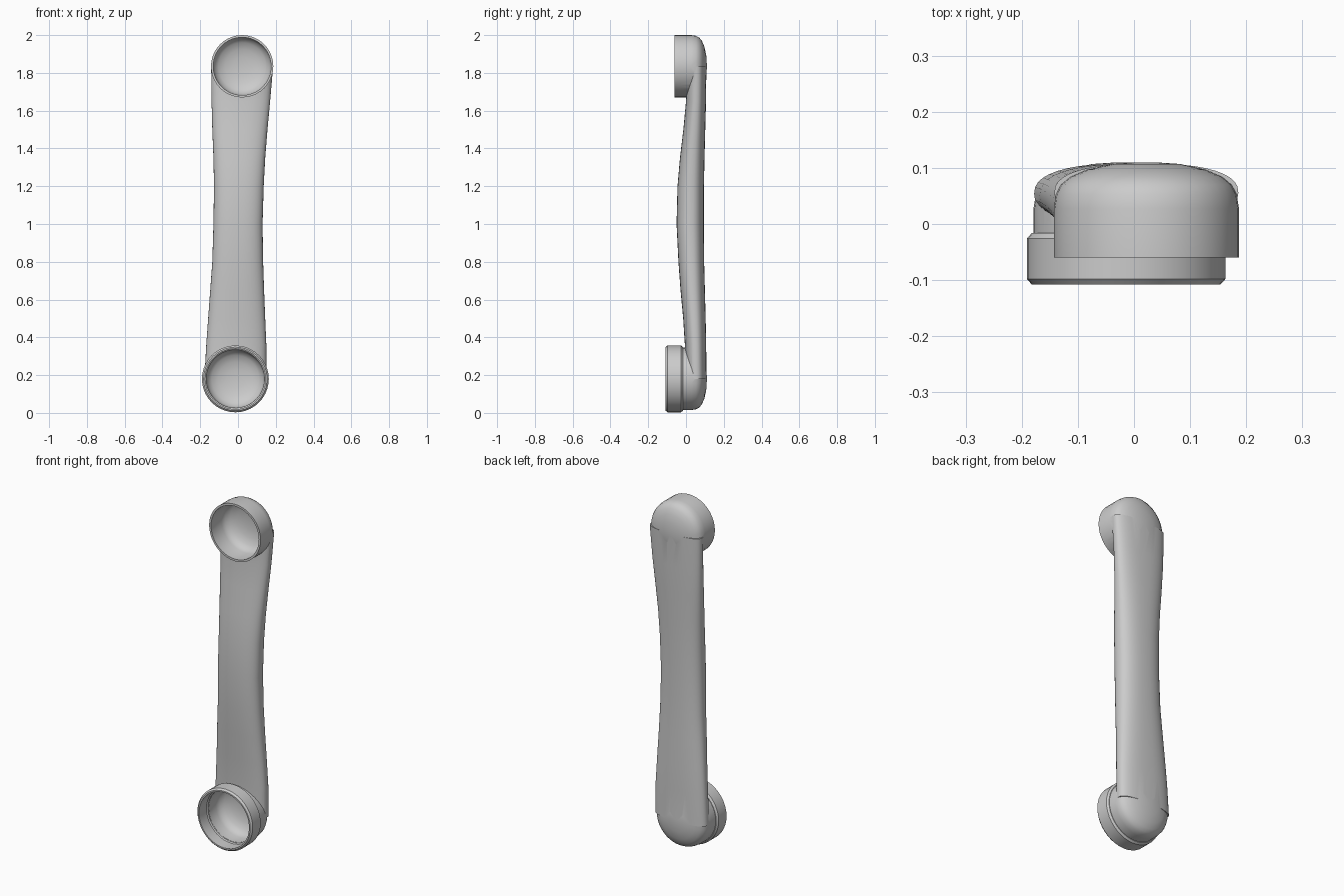
import bpy, bmesh, math

if "Cube" in bpy.data.objects:
    bpy.data.objects.remove(bpy.data.objects["Cube"])

SEG = 40
TOP = (0.022, 1.835)      # cup centres (x, z)
LOW = (-0.014, 0.18)


def mesh_object(name, bm):
    bmesh.ops.recalc_face_normals(bm, faces=bm.faces)
    me = bpy.data.meshes.new(name)
    bm.to_mesh(me)
    bm.free()
    ob = bpy.data.objects.new(name, me)
    bpy.context.collection.objects.link(ob)
    return ob


def skin(bm, rings, close=False):
    n = len(rings[0])
    last = len(rings) if close else len(rings) - 1
    for k in range(last):
        a, b = rings[k], rings[(k + 1) % len(rings)]
        for i in range(n):
            j = (i + 1) % n
            bm.faces.new((a[i], a[j], b[j], b[i]))
    if not close:
        bm.faces.new(rings[0])
        bm.faces.new(rings[-1])


def lathe(name, centre, profile, close=False, phase=0.0):
    """Turn (radius, y) points around a y-parallel axis."""
    bm = bmesh.new()
    rings = []
    for r, y in profile:
        rings.append([bm.verts.new((
            centre[0] + r * math.cos(math.tau * i / SEG + phase), y,
            centre[1] + r * math.sin(math.tau * i / SEG + phase)))
            for i in range(SEG)])
    skin(bm, rings, close)
    return mesh_object(name, bm)


def boolean(target, tool, operation):
    mod = target.modifiers.new(operation, 'BOOLEAN')
    mod.operation = operation
    mod.solver = 'EXACT'
    mod.object = tool
    bpy.context.view_layer.objects.active = target
    bpy.ops.object.modifier_apply(modifier=mod.name)
    bpy.data.objects.remove(tool, do_unlink=True)


# handle: oval sections (z, left x, right x, front y, back y)
sections = [
    (0.18, -0.178, 0.150, 0.000, 0.108), (0.36, -0.168, 0.150, -0.006, 0.107),
    (0.50, -0.158, 0.144, -0.015, 0.104), (0.65, -0.147, 0.138, -0.029, 0.100),
    (0.80, -0.136, 0.133, -0.040, 0.096), (1.00, -0.130, 0.130, -0.050, 0.094),
    (1.20, -0.127, 0.136, -0.045, 0.095), (1.35, -0.130, 0.144, -0.032, 0.098),
    (1.50, -0.136, 0.156, -0.014, 0.102), (1.65, -0.140, 0.170, 0.000, 0.106),
    (1.835, -0.142, 0.186, 0.004, 0.108)]


def oval(c, p=2.4):
    return math.copysign(abs(c) ** (2 / p), c)


bm = bmesh.new()
rings = []
for z, xl, xr, yf, yb in sections:
    cx, cy, hx, hy = (xl + xr) / 2, (yf + yb) / 2, (xr - xl) / 2, (yb - yf) / 2
    rings.append([bm.verts.new((
        cx + hx * oval(math.cos(math.tau * i / SEG)),
        cy + hy * oval(math.sin(math.tau * i / SEG)), z)) for i in range(SEG)])
skin(bm, rings)
body = mesh_object("handle_body", bm)

# rounded cup backs merged into the handle
dome = [(0.165, 0.028), (0.161, 0.053), (0.152, 0.070), (0.135, 0.084),
        (0.105, 0.097), (0.06, 0.107), (0.015, 0.110)]
boolean(body, lathe("upper_cup", TOP, [(0.165, -0.06)] + dome), 'UNION')
boolean(body, lathe("lower_cup", LOW, [(0.165, -0.03)] + dome), 'UNION')

# hollow cup interiors
hollow = [(0.153, -0.2), (0.153, 0.035), (0.145, 0.058), (0.125, 0.076),
          (0.09, 0.09), (0.05, 0.097), (0.012, 0.099)]
for centre in (TOP, LOW):
    boolean(body, lathe("hollow_cutter", centre, hollow, phase=0.03), 'DIFFERENCE')

# open collar ring on the lower cup
collar = lathe("lower_collar", LOW, [
    (0.168, -0.108), (0.177, -0.098), (0.177, -0.026), (0.168, -0.016),
    (0.154, -0.016), (0.154, -0.035), (0.160, -0.040), (0.160, -0.108)], close=True)

for ob in (body, collar):
    bpy.ops.object.select_all(action='DESELECT')
    ob.select_set(True)
    bpy.context.view_layer.objects.active = ob
    bpy.ops.object.shade_smooth_by_angle(angle=math.radians(32))
